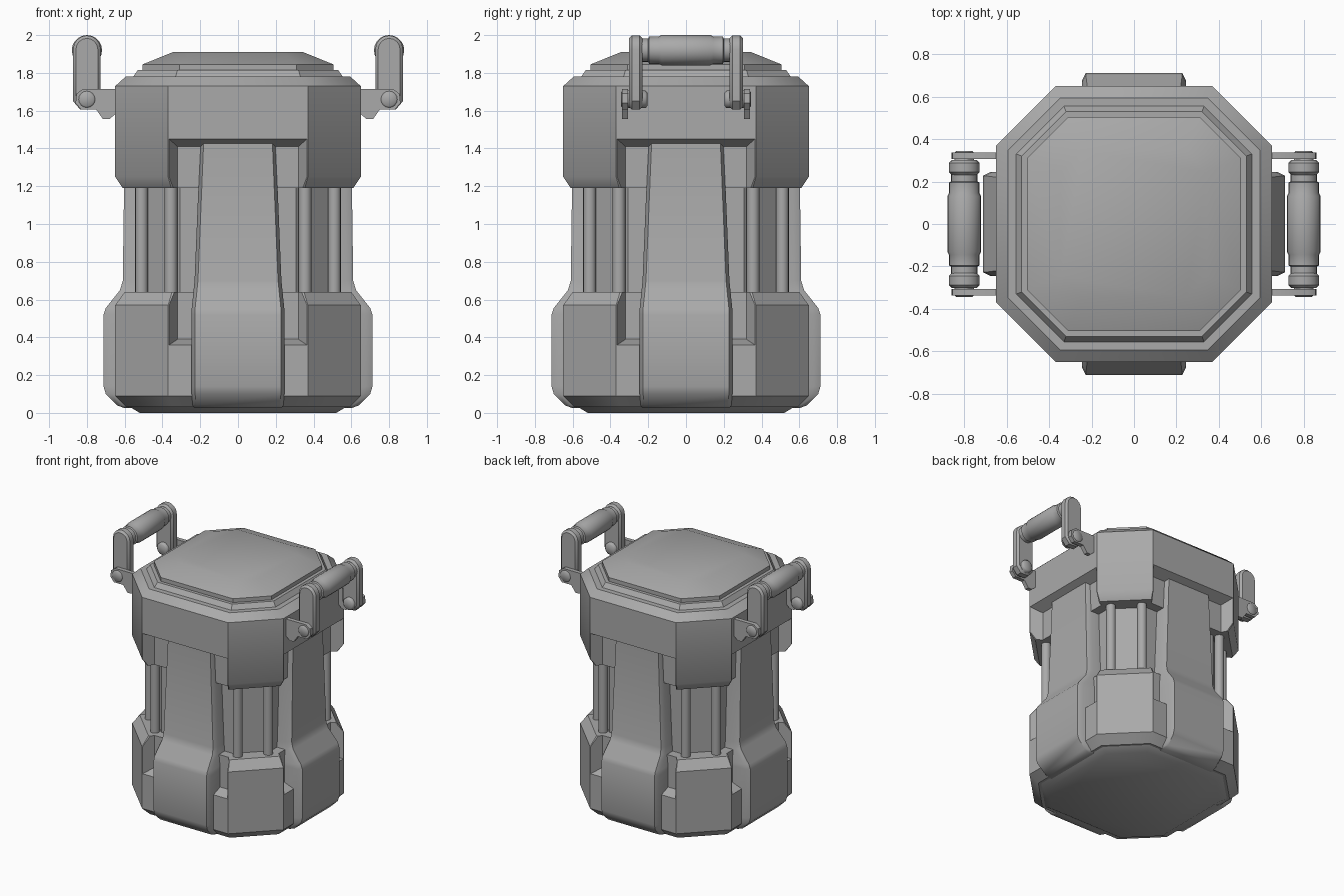
import bpy, bmesh
from math import pi, sin, cos, radians
from mathutils import Matrix

cube = bpy.data.objects.get("Cube")
if cube:
    bpy.data.objects.remove(cube, do_unlink=True)

GREY = (0.4, 0.4, 0.4, 1)
metal = bpy.data.materials.new("plain grey")
metal.use_nodes = True
metal.diffuse_color = GREY
metal.node_tree.nodes["Principled BSDF"].inputs["Base Color"].default_value = GREY


def loft(bm, rings):
    """Skin a list of matching closed rings and cap both ends."""
    rows = [[bm.verts.new(p) for p in ring] for ring in rings]
    n = len(rows[0])
    for a, b in zip(rows, rows[1:]):
        for i in range(n):
            bm.faces.new((a[i], a[(i + 1) % n], b[(i + 1) % n], b[i]))
    bm.faces.new(rows[0])
    bm.faces.new(rows[-1])


def finish(name, bm, angle=35):
    bmesh.ops.recalc_face_normals(bm, faces=bm.faces)
    mesh = bpy.data.meshes.new(name)
    bm.to_mesh(mesh)
    bm.free()
    obj = bpy.data.objects.new(name, mesh)
    bpy.context.collection.objects.link(obj)
    mesh.materials.append(metal)
    bpy.ops.object.select_all(action='DESELECT')
    obj.select_set(True)
    bpy.context.view_layer.objects.active = obj
    bpy.ops.object.shade_smooth_by_angle(angle=radians(angle))
    return obj


def make(name, rings, angle=35, turn=0):
    bm = bmesh.new()
    loft(bm, rings)
    bm.transform(Matrix.Rotation(turn, 4, 'Z'))
    return finish(name, bm, angle)


def octagon(half, z):
    k = 0.37 - (0.65 - half) * 0.414
    return [(half, -k, z), (half, k, z), (k, half, z), (-k, half, z),
            (-half, k, z), (-half, -k, z), (-k, -half, z), (k, -half, z)]


def octagon_body(name, profile):
    return make(name, [octagon(r, z) for r, z in profile])


def notch(body, outer_z, inner_z, open_z):
    """Cut a slanted recess into the four flat sides."""
    bm = bmesh.new()
    for i in range(4):
        part = bmesh.new()
        rings = []
        for t in (0, 1.6):  # recess floor, then past the outer face
            y = 0.57 + 0.08 * t
            w = 0.32 + 0.045 * t
            z = inner_z + (outer_z - inner_z) * t
            rings.append([(-w, y, z), (w, y, z), (w, y, open_z), (-w, y, open_z)])
        loft(part, rings)
        part.transform(Matrix.Rotation(i * pi / 2, 4, 'Z'))
        temp = bpy.data.meshes.new("notch")
        part.to_mesh(temp)
        part.free()
        bm.from_mesh(temp)
        bpy.data.meshes.remove(temp)
    cutter = finish("notch_cutter", bm)
    cutter.hide_render = True
    mod = body.modifiers.new("notch", 'BOOLEAN')
    mod.operation = 'DIFFERENCE'
    mod.solver = 'EXACT'
    mod.object = cutter
    bpy.context.view_layer.objects.active = body
    bpy.ops.object.modifier_apply(modifier=mod.name)
    bpy.data.objects.remove(cutter, do_unlink=True)
    bpy.ops.object.select_all(action='DESELECT')
    body.select_set(True)
    bpy.ops.object.shade_smooth_by_angle(angle=radians(35))


# Main octagonal shells
upper = octagon_body("upper_shell", [(0.61, 1.19), (0.65, 1.25), (0.65, 1.73),
                                     (0.595, 1.78), (0.555, 1.78), (0.53, 1.815)])
notch(upper, 1.45, 1.41, 1.0)
lower = octagon_body("lower_shell", [(0.59, 0.03), (0.65, 0.09), (0.65, 0.57), (0.60, 0.64)])
notch(lower, 0.36, 0.39, 0.8)
octagon_body("base_plate", [(0.52, 0), (0.57, 0.03), (0.57, 0.05)])
octagon_body("core", [(0.5, 0.6), (0.5, 1.25)])
octagon_body("lid", [(0.505, 1.80), (0.505, 1.845), (0.345, 1.91)])

# Four flared side pillars: distance out, height, half width
pillar = [(0.60, 1.43, 0.20), (0.61, 0.70, 0.23), (0.625, 0.65, 0.235),
          (0.70, 0.555, 0.245), (0.712, 0.52, 0.245), (0.712, 0.14, 0.245),
          (0.70, 0.10, 0.245), (0.64, 0.04, 0.24), (0.60, 0.025, 0.235)]
c = 0.018
for i, side in enumerate(("back", "right", "front", "left")):
    rings = [[(-w, 0.45, z), (-w, r - 2 * c, z), (c - w, r, z),
              (w - c, r, z), (w, r - 2 * c, z), (w, 0.45, z)] for r, z, w in pillar]
    make(side + "_pillar", rings, 40, i * pi / 2)


def circle(x, y, z, r, axis, n=16):
    pts = [(r * cos(2 * pi * i / n), r * sin(2 * pi * i / n)) for i in range(n)]
    if axis == 'Z':
        return [(x + a, y + b, z) for a, b in pts]
    return [(x + a, y, z + b) for a, b in pts]


# A pair of rods in each open corner
for sx in (-1, 1):
    for sy in (-1, 1):
        for j, (x, y) in enumerate(((0.51, 0.355), (0.355, 0.51))):
            name = ("left" if sx > 0 else "right") + ("_back" if sy > 0 else "_front")
            make(f"{name}_rod_{j + 1}",
                 [circle(sx * x, sy * y, z, 0.034, 'Z') for z in (0.6, 1.25)])


# Handles on both sides
def plate(name, outline, y0, y1, sx, sy, bevel=0.01):
    bm = bmesh.new()
    loft(bm, [[(sx * x, sy * y, z) for x, z in outline] for y in (y0, y1)])
    rims = [e for e in bm.edges if abs(e.verts[0].co.y - e.verts[1].co.y) < 1e-5]
    if bevel:
        bmesh.ops.bevel(bm, geom=rims, offset=bevel, segments=1, affect='EDGES')
    return finish(name, bm, 40)


hx = 0.80
arm = [(hx + 0.073 * cos(a * pi / 8), 1.925 + 0.073 * sin(a * pi / 8)) for a in range(9)]
arm += [(hx - 0.073, 1.65), (hx - 0.035, 1.605), (hx + 0.035, 1.605), (hx + 0.073, 1.65)]
bracket = [(0.63, 1.715), (0.82, 1.715), (0.855, 1.69), (0.86, 1.64), (0.83, 1.605),
           (0.75, 1.605), (0.715, 1.555), (0.68, 1.555), (0.63, 1.6)]
grip = [(0.24, 0.062), (0.2, 0.062), (0.195, 0.072), (0.145, 0.072), (0.13, 0.08)]
grip = [(-y, r) for y, r in grip] + grip[::-1]
for sx, side in ((1, "left"), (-1, "right")):
    make(side + "_grip", [circle(sx * hx, y, 1.92, r, 'Y', 20) for y, r in grip])
    for sy, end in ((1, "back"), (-1, "front")):
        plate(f"{side}_{end}_handle_arm", arm, 0.23, 0.302, sx, sy, 0.015)
        plate(f"{side}_{end}_bracket", bracket, 0.306, 0.338, sx, sy, 0)
        make(f"{side}_{end}_bolt", [circle(sx * hx, sy * y, 1.66, r, 'Y') for y, r in
             ((0.205, 0.036), (0.215, 0.047), (0.335, 0.047), (0.345, 0.036))], 60)
